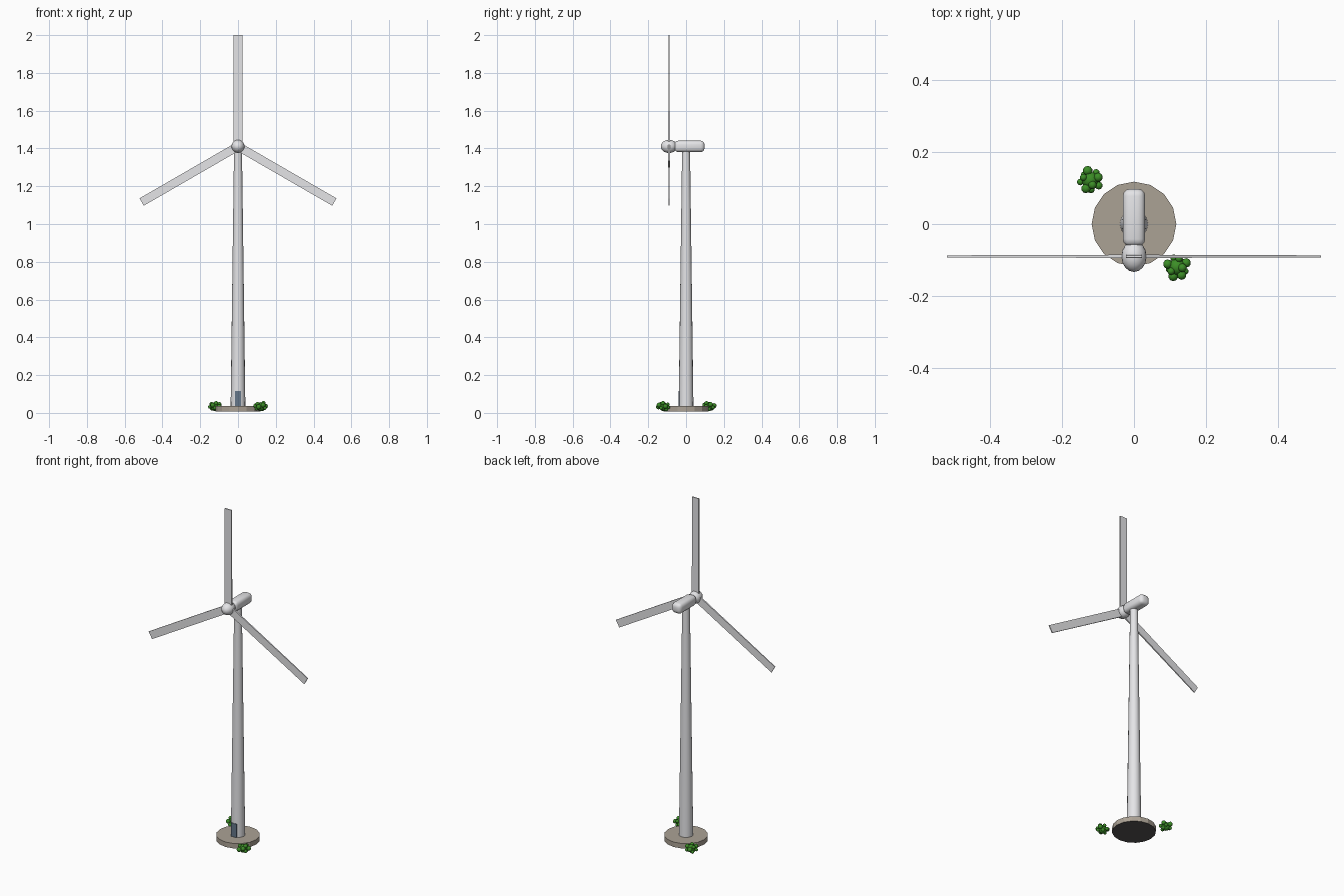
import bpy, bmesh, math, random
from mathutils import Matrix, Vector

if "Cube" in bpy.data.objects:
    bpy.data.objects.remove(bpy.data.objects["Cube"])

def mat(name, c):
    m = bpy.data.materials.new(name)
    m.diffuse_color = (*c, 1)
    m.use_nodes = True
    m.node_tree.nodes["Principled BSDF"].inputs["Base Color"].default_value = m.diffuse_color
    return m

GREY = mat("light_grey_paint", (0.78, 0.78, 0.80))
STONE = mat("concrete", (0.41, 0.36, 0.30))
DARK = mat("dark_underside", (0.09, 0.085, 0.085))
DOOR = mat("slate_blue", (0.13, 0.18, 0.25))
LEAF = mat("leaf_green", (0.045, 0.27, 0.02))

def make(name, bm, m, smooth=None):
    me = bpy.data.meshes.new(name)
    bm.to_mesh(me)
    bm.free()
    me.materials.append(m)
    o = bpy.data.objects.new(name, me)
    bpy.context.collection.objects.link(o)
    if smooth:
        bpy.ops.object.select_all(action='DESELECT')
        o.select_set(True)
        bpy.context.view_layer.objects.active = o
        bpy.ops.object.shade_smooth_by_angle(angle=math.radians(smooth))
    return o

def cone(name, r1, r2, z1, z2, n, m, smooth=None):
    bm = bmesh.new()
    bmesh.ops.create_cone(bm, cap_ends=True, segments=n, radius1=r1, radius2=r2, depth=z2 - z1,
                          matrix=Matrix.Translation((0, 0, (z1 + z2) / 2)))
    return make(name, bm, m, smooth)

def box(name, center, size, m, bevel=0, seg=1, smooth=None):
    bm = bmesh.new()
    bmesh.ops.create_cube(bm, size=1, matrix=Matrix.Translation(center) @ Matrix.Diagonal((*size, 1)))
    if bevel:
        bmesh.ops.bevel(bm, geom=bm.edges[:], offset=bevel, segments=seg, profile=0.5, affect='EDGES')
    return make(name, bm, m, smooth)

HUB = Vector((0, -0.09, 1.411))

# foundation with dark underside
base = cone("foundation", 0.118, 0.118, 0.008, 0.037, 16, STONE)
base.data.materials.append(DARK)
for f in base.data.polygons:
    if f.normal.z < -0.5:
        f.material_index = 1

# tower and door
cone("tower", 0.039, 0.021, 0.037, 1.395, 16, GREY, 40)
box("door", (0, -0.035, 0.077), (0.034, 0.01, 0.08), DOOR)

# nacelle
box("nacelle", (0, 0.018, 1.411), (0.062, 0.16, 0.06), GREY, 0.02, 3, 40)

# hub
bm = bmesh.new()
bmesh.ops.create_uvsphere(bm, u_segments=16, v_segments=10, radius=0.035,
                          matrix=Matrix.Translation(HUB) @ Matrix.Diagonal((1, 1.25, 1, 1)))
make("hub", bm, GREY, 60)

# three thin blades around the hub, thinner at the tip
for i in range(3):
    bm = bmesh.new()
    bmesh.ops.create_cube(bm, size=1, matrix=Matrix.Translation((0, 0, 0.3045)) @ Matrix.Diagonal((0.045, 0.009, 0.569, 1)))
    for v in bm.verts:
        if v.co.z > 0.3:
            v.co.y *= 0.6
    bm.transform(Matrix.Translation(HUB) @ Matrix.Rotation(math.radians(120 * i), 4, 'Y'))
    make(f"blade_{i + 1}", bm, GREY)

# bushes made of rounded leaf clumps
random.seed(4)
for k, (x, y) in enumerate([(-0.122, 0.122), (0.12, -0.12)]):
    bm = bmesh.new()
    bmesh.ops.create_icosphere(bm, subdivisions=2, radius=0.024, matrix=Matrix.Translation((x, y, 0.033)))
    for i in range(11):
        a = i * 2.4 + k
        h = -0.75 + 1.6 * i / 10
        w = math.sqrt(max(0, 1 - h * h))
        p = Vector((w * math.cos(a) * 0.028, w * math.sin(a) * 0.028, h * 0.02))
        bmesh.ops.create_icosphere(bm, subdivisions=2, radius=random.uniform(0.009, 0.014),
                                   matrix=Matrix.Translation(p + Vector((x, y, 0.034))))
    make(f"bush_{k + 1}", bm, LEAF, 60)
